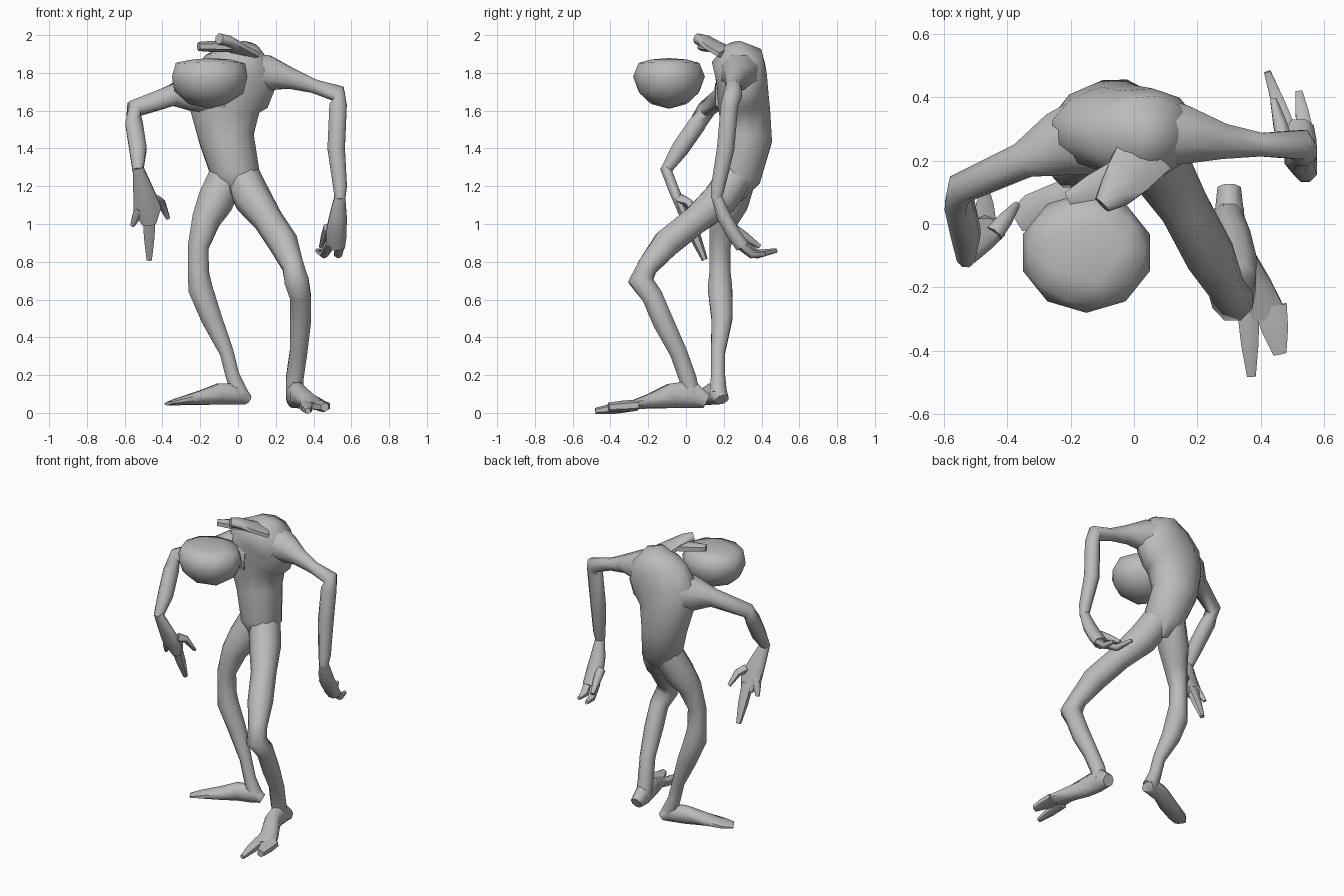
import bpy
import bmesh
from math import cos, sin, pi, radians
from mathutils import Vector

default_cube = bpy.data.objects.get("Cube")
if default_cube:
    bpy.data.objects.remove(default_cube, do_unlink=True)

# One clay grey for the whole figure
clay = bpy.data.materials.new("clay_grey")
clay.use_nodes = True
clay_colour = (.5, .5, .5, 1)
clay.diffuse_color = clay_colour
shader = next(n for n in clay.node_tree.nodes if n.type == "BSDF_PRINCIPLED")
shader.inputs["Base Color"].default_value = clay_colour

ACROSS = Vector((1, 0, 0))
FORWARD = Vector((0, 1, 0))
DIAGONAL = ACROSS - FORWARD

# Half widths shared by all the parts
THIN, SLIM, LEAN, FIRM, STOUT, BROAD = .03, .04, .05, .06, .08, .1


def finish(name, mesh_builder):
    """Turn the built shape into a smooth shaded object with sharp rims."""
    bmesh.ops.recalc_face_normals(mesh_builder, faces=mesh_builder.faces)
    mesh = bpy.data.meshes.new(name)
    mesh_builder.to_mesh(mesh)
    mesh_builder.free()
    mesh.materials.append(clay)
    mesh.shade_smooth()
    mesh.set_sharp_from_angle(angle=radians(60))
    part = bpy.data.objects.new(name, mesh)
    bpy.context.collection.objects.link(part)


def round_section(width, height):
    return width


def flattened(limit):
    """Sections never deeper than the limit, however wide they are."""
    return lambda width, height: min(width, limit)


def resting_on(sole):
    """Sections that reach down from their centre to the sole."""
    return lambda width, height: height - sole


def loft(name, joints, side=ACROSS, depth_rule=round_section, sides=8):
    """Skin oval sections, each (x, y, z, half width), along their path."""
    mesh_builder = bmesh.new()
    centres = [Vector(joint[:3]) for joint in joints]
    last = len(centres) - 1
    rings = []
    for index, centre in enumerate(centres):
        before = centres[max(index - 1, 0)]
        after = centres[min(index + 1, last)]
        tangent = (after - before).normalized()
        across = (side - tangent * side.dot(tangent)).normalized()
        through = tangent.cross(across)
        width = joints[index][-1]
        depth = depth_rule(width, centre.z)
        ring = []
        for step in range(sides):
            angle = 2 * pi * (step + .5) / sides
            offset = across * width * cos(angle) + through * depth * sin(angle)
            ring.append(mesh_builder.verts.new(centre + offset))
        rings.append(ring)
    for lower, upper in zip(rings, rings[1:]):
        for step in range(sides):
            following = (step + 1) % sides
            mesh_builder.faces.new(
                (lower[step], lower[following], upper[following], upper[step]))
    mesh_builder.faces.new(rings[0])
    mesh_builder.faces.new(rings[-1])
    finish(name, mesh_builder)


def digit(name, root, tip, thickness=THIN, droop=0):
    """A tapering finger or toe that sags by the droop halfway along."""
    root, tip = Vector(root), Vector(tip)
    middle = root.lerp(tip, .5)
    middle.z -= droop
    loft(name, [(*root, thickness), (*middle, thickness * .8),
                (*tip, thickness * .4)], depth_rule=flattened(THIN), sides=6)


# Hunched torso, from the crotch up to the base of the neck
loft("torso", [
    (-.02, .24, 1.14, FIRM),
    (-.01, .27, 1.25, .13),
    (-.06, .32, 1.45, .15),
    (-.07, .31, 1.6, .19),
    (-.05, .3, 1.7, .23),
    (.01, .29, 1.8, .21),
    (.04, .27, 1.88, .15),
    (.06, .25, 1.95, LEAN),
], depth_rule=flattened(.14), sides=12)

# Ragged neck leaning forward over the head
loft("neck", [
    (.04, .23, 1.9, BROAD),
    (-.02, .15, 1.94, STOUT),
    (-.06, .1, 1.97, FIRM),
    (-.1, .06, 1.98, THIN),
], side=DIAGONAL, depth_rule=flattened(THIN))
digit("neck_spike", (-.05, .15, 1.94), (-.21, .08, 1.94), FIRM)

# Drooping head, rounded below and blunt on top
head_builder = bmesh.new()
bmesh.ops.create_icosphere(head_builder, subdivisions=2, radius=1)
for vert in head_builder.verts:
    if vert.co.z > .4:
        vert.co.z = .4 + (vert.co.z - .4) * .3
    vert.co *= Vector((.21, .19, .17))
    vert.co += Vector((-.15, -.09, 1.78))
finish("head", head_builder)

# Arms, from inside the chest through the elbow to the wrist
loft("left_arm", [
    (.04, .29, 1.79, .13),
    (.16, .28, 1.8, BROAD),
    (.28, .26, 1.77, FIRM),
    (.4, .25, 1.73, SLIM),
    (.53, .25, 1.69, LEAN),
    (.53, .23, 1.63, LEAN),
    (.52, .21, 1.4, LEAN),
    (.54, .17, 1.2, SLIM),
    (.54, .16, 1.13, THIN),
], side=FORWARD)
loft("right_arm", [
    (-.1, .29, 1.69, .15),
    (-.24, .25, 1.7, .11),
    (-.35, .2, 1.68, FIRM),
    (-.55, .11, 1.61, LEAN),
    (-.55, .06, 1.53, LEAN),
    (-.53, -.03, 1.4, LEAN),
    (-.53, -.11, 1.28, THIN),
], side=FORWARD)

# Hands with a thumb and two fingers each
loft("left_hand", [
    (.54, .16, 1.15, THIN),
    (.53, .2, 1.04, LEAN),
    (.52, .25, .95, FIRM),
    (.52, .3, .88, LEAN),
], depth_rule=flattened(SLIM))
digit("left_long_finger", (.49, .28, .9), (.42, .48, .86), droop=SLIM)
digit("left_short_finger", (.54, .28, .9), (.52, .42, .84), droop=THIN)
digit("left_thumb", (.48, .24, .98), (.44, .39, .88))
loft("right_hand", [
    (-.53, -.11, 1.3, THIN),
    (-.5, -.06, 1.17, FIRM),
    (-.48, -.02, 1.08, STOUT),
    (-.47, .01, 1, SLIM),
], depth_rule=flattened(THIN))
digit("right_long_finger", (-.47, 0, 1.05), (-.47, .1, .81), SLIM)
digit("right_short_finger", (-.44, -.03, 1.13), (-.37, .06, 1.03), droop=-THIN)
digit("right_thumb", (-.52, -.02, 1.08), (-.56, .02, .99))

# Legs, from the hip through the knee to the ankle
loft("left_leg", [
    (.02, .26, 1.25, BROAD),
    (.08, .18, 1.13, BROAD),
    (.16, .05, 1.02, STOUT),
    (.24, -.1, .9, STOUT),
    (.29, -.2, .78, FIRM),
    (.31, -.24, .7, .07),
    (.33, -.18, .62, FIRM),
    (.33, -.12, .48, FIRM),
    (.32, -.04, .32, LEAN),
    (.3, .01, .18, LEAN),
    (.3, .03, .09, LEAN),
])
loft("right_leg", [
    (-.06, .28, 1.25, BROAD),
    (-.12, .24, 1.12, BROAD),
    (-.17, .2, 1.02, STOUT),
    (-.21, .18, .88, FIRM),
    (-.21, .18, .75, FIRM),
    (-.2, .18, .66, .07),
    (-.14, .19, .5, FIRM),
    (-.06, .17, .32, SLIM),
    (-.03, .17, .2, SLIM),
    (.01, .17, .1, LEAN),
])

# Feet, from the heel to the toes
loft("left_foot", [
    (.3, .11, .06, SLIM),
    (.3, .03, .1, LEAN),
    (.32, -.08, .09, LEAN),
    (.38, -.2, .06, FIRM),
    (.41, -.3, .04, STOUT),
], depth_rule=resting_on(.02))
digit("left_inner_toe", (.36, -.27, .04), (.37, -.48, .01), SLIM)
digit("left_outer_toe", (.43, -.26, .04), (.46, -.41, .03), FIRM)
loft("right_foot", [
    (.05, .19, .07, SLIM),
    (.01, .17, .1, LEAN),
    (-.1, .14, .1, LEAN),
    (-.2, .09, .08, FIRM),
    (-.32, .04, .06, FIRM),
    (-.37, .01, .05, SLIM),
], side=FORWARD, depth_rule=resting_on(.04))
